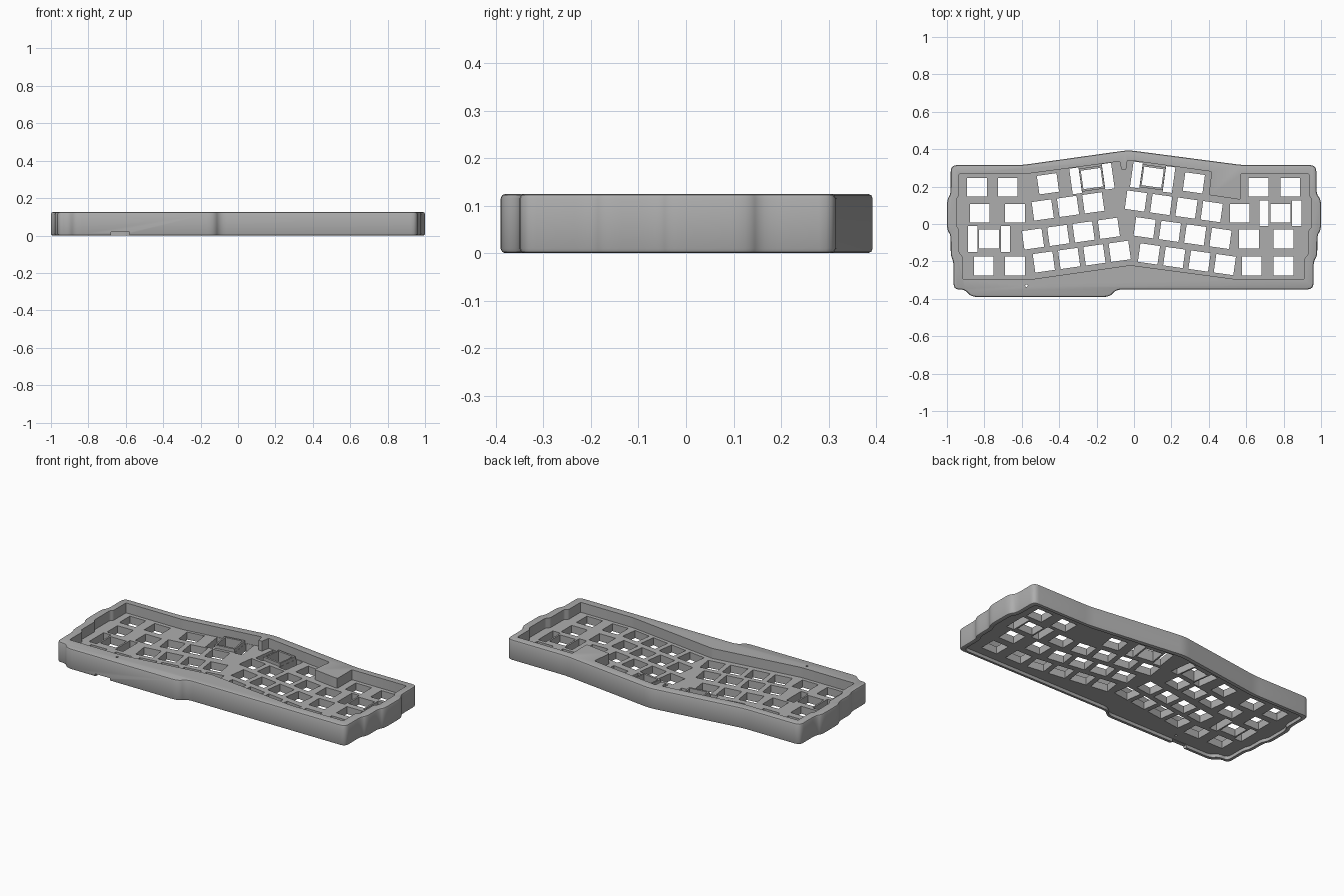
import bpy, bmesh, math
from mathutils import Vector, Matrix

cube = bpy.data.objects.get("Cube")
if cube:
    bpy.data.objects.remove(cube, do_unlink=True)

HEIGHT, PLATE_TOP, PLATE_BOTTOM = 0.125, 0.065, 0.02
TILT = math.radians(8)
PITCH = 0.1365

grey = bpy.data.materials.new("case grey")
grey.use_nodes = True
GREY = (0.42, 0.42, 0.42, 1)
grey.diffuse_color = GREY
grey.node_tree.nodes["Principled BSDF"].inputs["Base Color"].default_value = GREY


def rounded(points, radius, steps=4):
    """Round every corner of a closed outline."""
    pts = [Vector(p) for p in points]
    out = []
    for i, p in enumerate(pts):
        a, b = pts[i - 1] - p, pts[(i + 1) % len(pts)] - p
        pa = p + a.normalized() * min(radius, a.length * 0.45)
        pb = p + b.normalized() * min(radius, b.length * 0.45)
        for k in range(steps + 1):
            t = k / steps
            out.append(pa.lerp(p, t).lerp(p.lerp(pb, t), t))
    return out


def make_object(name, bm):
    bmesh.ops.recalc_face_normals(bm, faces=bm.faces)
    mesh = bpy.data.meshes.new(name)
    bm.to_mesh(mesh)
    bm.free()
    obj = bpy.data.objects.new(name, mesh)
    bpy.context.collection.objects.link(obj)
    mesh.materials.append(grey)
    return obj


def prism(name, outline, z0, z1, edge=0):
    """Extrude an outline; optionally bevel its top and bottom rims."""
    bm = bmesh.new()
    base = bm.faces.new([bm.verts.new((p.x, p.y, z0)) for p in outline])
    top = bmesh.ops.extrude_face_region(bm, geom=[base], use_keep_orig=True)["geom"]
    bmesh.ops.translate(bm, vec=(0, 0, z1 - z0),
                        verts=[g for g in top if isinstance(g, bmesh.types.BMVert)])
    if edge:
        bmesh.ops.recalc_face_normals(bm, faces=bm.faces)
        rims = [e for e in bm.edges if abs(e.verts[0].co.z - e.verts[1].co.z) < 1e-5]
        bmesh.ops.bevel(bm, geom=rims, offset=edge, segments=2, profile=0.5,
                        affect='EDGES', clamp_overlap=True)
    return make_object(name, bm)


def add_box(bm, x, y, z0, z1, width, depth, angle=0):
    mat = (Matrix.Translation((x, y, (z0 + z1) / 2)) @ Matrix.Rotation(angle, 4, 'Z')
           @ Matrix.Diagonal((width, depth, z1 - z0, 1)))
    bmesh.ops.create_cube(bm, size=1, matrix=mat)


def cut(obj, cutter):
    mod = obj.modifiers.new("cut", 'BOOLEAN')
    mod.operation, mod.solver, mod.object = 'DIFFERENCE', 'EXACT', cutter
    bpy.context.view_layer.objects.active = obj
    bpy.ops.object.modifier_apply(modifier=mod.name)


# Outer shell outline, with stepped ends and a deeper left front
shell = rounded([
    (-0.03, 0.395), (0.58, 0.315), (0.975, 0.315), (0.975, 0.16), (1, 0.13),
    (1, -0.03), (0.98, -0.06), (0.98, -0.17), (0.96, -0.2), (0.96, -0.35),
    (-0.095, -0.35), (-0.13, -0.39), (-0.87, -0.39), (-0.905, -0.35),
    (-0.965, -0.35), (-0.965, -0.2), (-0.98, -0.17), (-0.98, -0.06),
    (-1, -0.03), (-1, 0.13), (-0.98, 0.16), (-0.98, 0.315), (-0.6, 0.315)], 0.035)
case = prism("keyboard_case", shell, 0, HEIGHT, 0.01)

# Upper recess, leaving a divider tab and a block at the back
recess = rounded([
    (-0.56, 0.27), (-0.075, 0.335), (-0.068, 0.29), (-0.042, 0.29), (-0.035, 0.342),
    (0.415, 0.28), (0.4, 0.155), (0.57, 0.13), (0.57, 0.27), (0.935, 0.27),
    (0.935, 0.15), (0.95, 0.135), (0.95, -0.015), (0.93, -0.04), (0.93, -0.165),
    (0.91, -0.185), (0.91, -0.297), (0.56, -0.297), (-0.02, -0.22), (-0.56, -0.297),
    (-0.915, -0.297), (-0.915, -0.175), (-0.935, -0.155), (-0.935, -0.03),
    (-0.95, -0.01), (-0.95, 0.135), (-0.935, 0.15), (-0.935, 0.27)], 0.008, 2)
cutters = [prism("recess_cutter", recess, PLATE_TOP, HEIGHT * 2)]

# Shallow pocket under the plate
pocket = [Vector((p.x * 0.975, p.y * 0.94)) for p in shell]
cutters.append(prism("pocket_cutter", pocket, -HEIGHT, PLATE_BOTTOM))

# Key openings: start x, start y, count, tilt direction
rows = [
    (-0.46, 0.215, 1, 1), (-0.488, 0.075, 3, 1),
    (-0.54, -0.08, 4, 1), (-0.482, -0.203, 4, 1),
    (0.32, 0.22, 1, -1), (0.01, 0.123, 4, -1),
    (0.057, -0.02, 4, -1), (0.08, -0.16, 4, -1)]
keys = [(x + i * PITCH * math.cos(TILT), y + side * i * PITCH * math.sin(TILT), side * TILT)
        for x, y, count, side in rows for i in range(count)]
ends = {0.197: (-0.84, -0.675, 0.665, 0.835), 0.057: (-0.825, -0.637, 0.565),
        -0.08: (0.615, 0.8), -0.225: (-0.803, -0.637, 0.63, 0.8)}
keys += [(x, y, 0) for y, xs in ends.items() for x in xs]
# Wide keys, each with a slot on both sides
wide = [(-0.225, 0.243, TILT), (0.1, 0.25, -TILT), (0.783, 0.057, 0), (-0.775, -0.08, 0)]

bm = bmesh.new()
for x, y, angle in keys + wide:
    add_box(bm, x, y, -HEIGHT, HEIGHT * 2, 0.106, 0.1, angle)
for x, y, angle in wide:
    for side in (-1, 1):
        d = side * 0.088
        add_box(bm, x + d * math.cos(angle), y + d * math.sin(angle),
                -HEIGHT, PLATE_TOP + 0.03, 0.05, 0.138, angle)
# Cable notch in the lower front edge
add_box(bm, -0.63, -0.39, -HEIGHT, 0.018, 0.1, 0.08)
# Indicator hole in the front rim
bmesh.ops.create_cone(bm, cap_ends=True, segments=12, radius1=0.007, radius2=0.007,
                      depth=HEIGHT * 4, matrix=Matrix.Translation((-0.575, -0.33, 0)))
openings = make_object("opening_cutter", bm)
cutters.append(openings)
for cutter in cutters:
    cut(case, cutter)

# Raised frames around the two tilted wide keys
parts = [case]
for label, (x, y, angle) in zip(("left", "right"), wide):
    bm = bmesh.new()
    add_box(bm, x, y, PLATE_TOP - 0.01, PLATE_TOP + 0.02, 0.124, 0.124, angle)
    frame = make_object(label + "_key_frame", bm)
    cut(frame, openings)
    parts.append(frame)

for cutter in cutters:
    bpy.data.objects.remove(cutter, do_unlink=True)

bpy.ops.object.select_all(action='DESELECT')
for part in parts:
    part.select_set(True)
bpy.context.view_layer.objects.active = case
bpy.ops.object.shade_smooth_by_angle(angle=math.radians(30))
